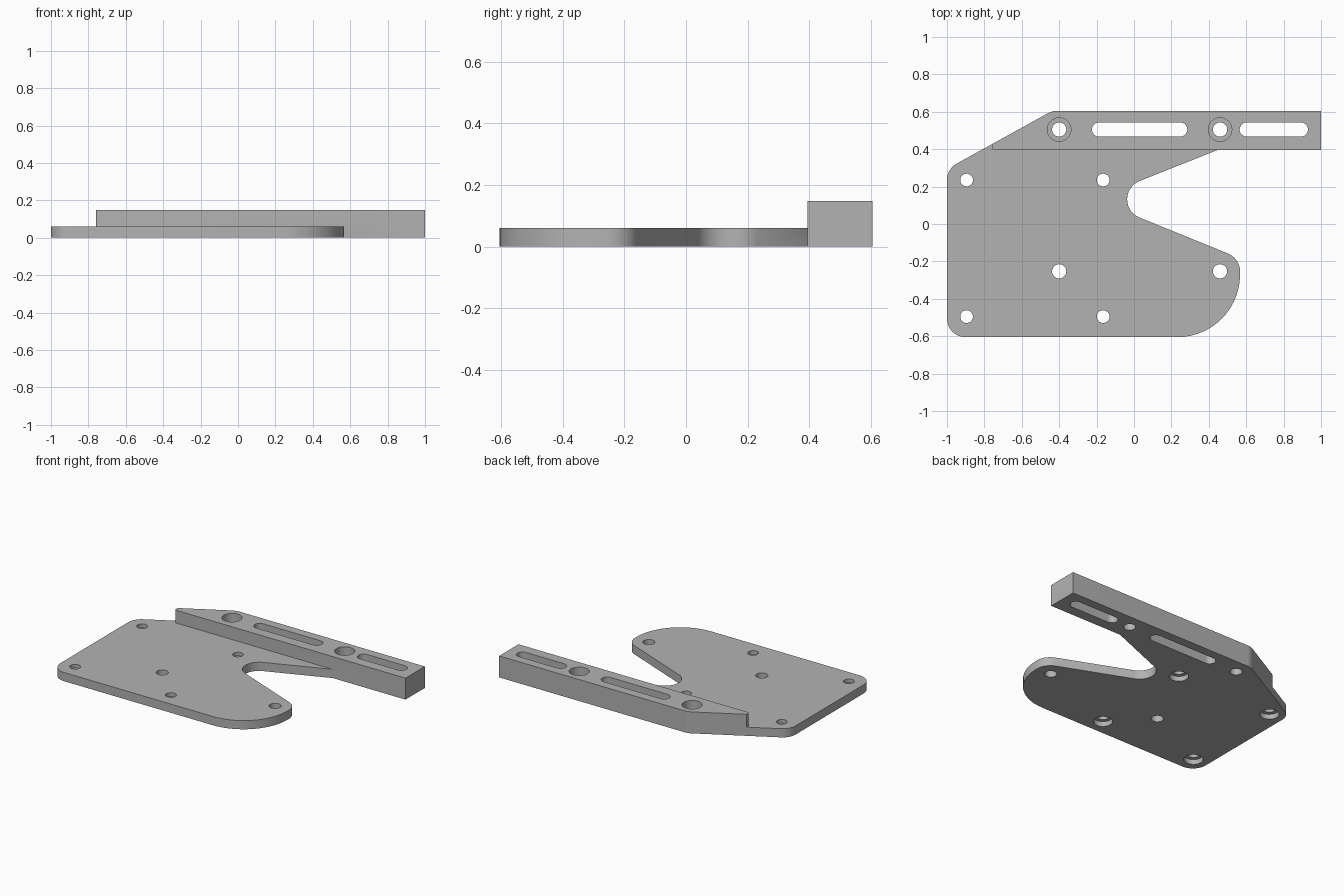
import bpy, bmesh, math
from mathutils import Vector

if "Cube" in bpy.data.objects:
    bpy.data.objects.remove(bpy.data.objects["Cube"], do_unlink=True)

grey = bpy.data.materials.new("machined_grey")
grey.use_nodes = True
colour = (0.45, 0.45, 0.45, 1)
grey.diffuse_color = colour
grey.node_tree.nodes["Principled BSDF"].inputs["Base Color"].default_value = colour

PLATE_TOP, BAR_TOP = 0.06, 0.148
BAR_FRONT, BACK, FRONT = 0.395, 0.605, -0.605
HOLE_Y, DIAG_LEFT, DIAG_BACK = 0.505, (-1, 0.294), (-0.437, BACK)


def rounded(corners, steps=14):
    """Outline from (x, y, fillet radius) corners."""
    points = []
    for i, (x, y, r) in enumerate(corners):
        p = Vector((x, y))
        if r == 0:
            points.append(p)
            continue
        a = (Vector(corners[i - 1][:2]) - p).normalized()
        b = (Vector(corners[(i + 1) % len(corners)][:2]) - p).normalized()
        half = a.angle(b) / 2
        centre = p + (a + b).normalized() * r / math.sin(half)
        start = p + a * r / math.tan(half) - centre
        end = p + b * r / math.tan(half) - centre
        first = math.atan2(start.y, start.x)
        sweep = math.remainder(math.atan2(end.y, end.x) - first, math.tau)
        for k in range(steps + 1):
            t = first + sweep * k / steps
            points.append(centre + Vector((math.cos(t), math.sin(t))) * r)
    return points


def slot(x0, x1, y, r, steps=20):
    """Outline of a slot between two end centres (a circle if they match)."""
    points = []
    for cx, turn in ((x1, -math.pi / 2), (x0, math.pi / 2)):
        for k in range(steps + (x0 != x1)):
            t = turn + math.pi * k / steps
            points.append(Vector((cx + r * math.cos(t), y + r * math.sin(t))))
    return points


def prism(name, outline, z0, z1):
    bm = bmesh.new()
    face = bm.faces.new([bm.verts.new((p.x, p.y, z0)) for p in outline])
    top = bmesh.ops.extrude_face_region(bm, geom=[face])["geom"]
    bmesh.ops.translate(bm, vec=(0, 0, z1 - z0),
                        verts=[v for v in top if isinstance(v, bmesh.types.BMVert)])
    bmesh.ops.recalc_face_normals(bm, faces=bm.faces)
    mesh = bpy.data.meshes.new(name)
    bm.to_mesh(mesh)
    bm.free()
    mesh.materials.append(grey)
    obj = bpy.data.objects.new(name, mesh)
    bpy.context.collection.objects.link(obj)
    return obj


def boolean(target, tool, operation):
    mod = target.modifiers.new(tool.name, 'BOOLEAN')
    mod.object, mod.operation, mod.solver = tool, operation, 'EXACT'
    bpy.context.view_layer.objects.active = target
    bpy.ops.object.modifier_apply(modifier=mod.name)
    bpy.data.objects.remove(tool, do_unlink=True)


# Base plate with the notch, including the footprint of the bar
bracket = prism("mounting_bracket", rounded([
    (-1, FRONT, 0.1), (0.567, FRONT, 0.335), (0.567, -0.184, 0.105),
    (-0.213, 0.133, 0.105), (0.445, BAR_FRONT, 0), (1, BAR_FRONT, 0),
    (1, BACK, 0), (*DIAG_BACK, 0.1), (*DIAG_LEFT, 0.1)]), 0, PLATE_TOP)

# Raised slotted bar along the back, sharing the plate's slanted edge
left = -0.76
slope = (DIAG_BACK[1] - DIAG_LEFT[1]) / (DIAG_BACK[0] - DIAG_LEFT[0])
bar = prism("raised_bar", rounded([
    (left, BAR_FRONT, 0.015), (1, BAR_FRONT, 0), (1, BACK, 0),
    (*DIAG_BACK, 0.1), (left, DIAG_LEFT[1] + slope * (left + 1), 0)]),
    PLATE_TOP, BAR_TOP)
boolean(bracket, bar, 'UNION')


def cut(outline, z0=-0.1, z1=0.3):
    boolean(bracket, prism("cutter", outline, z0, z1), 'DIFFERENCE')


# Slots through the bar
for x0, x1 in ((-0.187, 0.247), (0.603, 0.892)):
    cut(slot(x0, x1, HOLE_Y, 0.038))

# Bar holes, counterbored from above, and plain plate holes in line with them
for x in (-0.4, 0.46):
    cut(slot(x, x, HOLE_Y, 0.038))
    cut(slot(x, x, HOLE_Y, 0.063), z0=0.062)
    cut(slot(x, x, -0.253, 0.038))

# Four plate holes, counterbored from below
for x in (-0.895, -0.165):
    for y in (0.235, -0.495):
        cut(slot(x, x, y, 0.034))
        cut(slot(x, x, y, 0.06), z1=0.034)

bpy.ops.object.select_all(action='DESELECT')
bracket.select_set(True)
bpy.context.view_layer.objects.active = bracket
bpy.ops.object.shade_smooth_by_angle(angle=math.radians(25))
